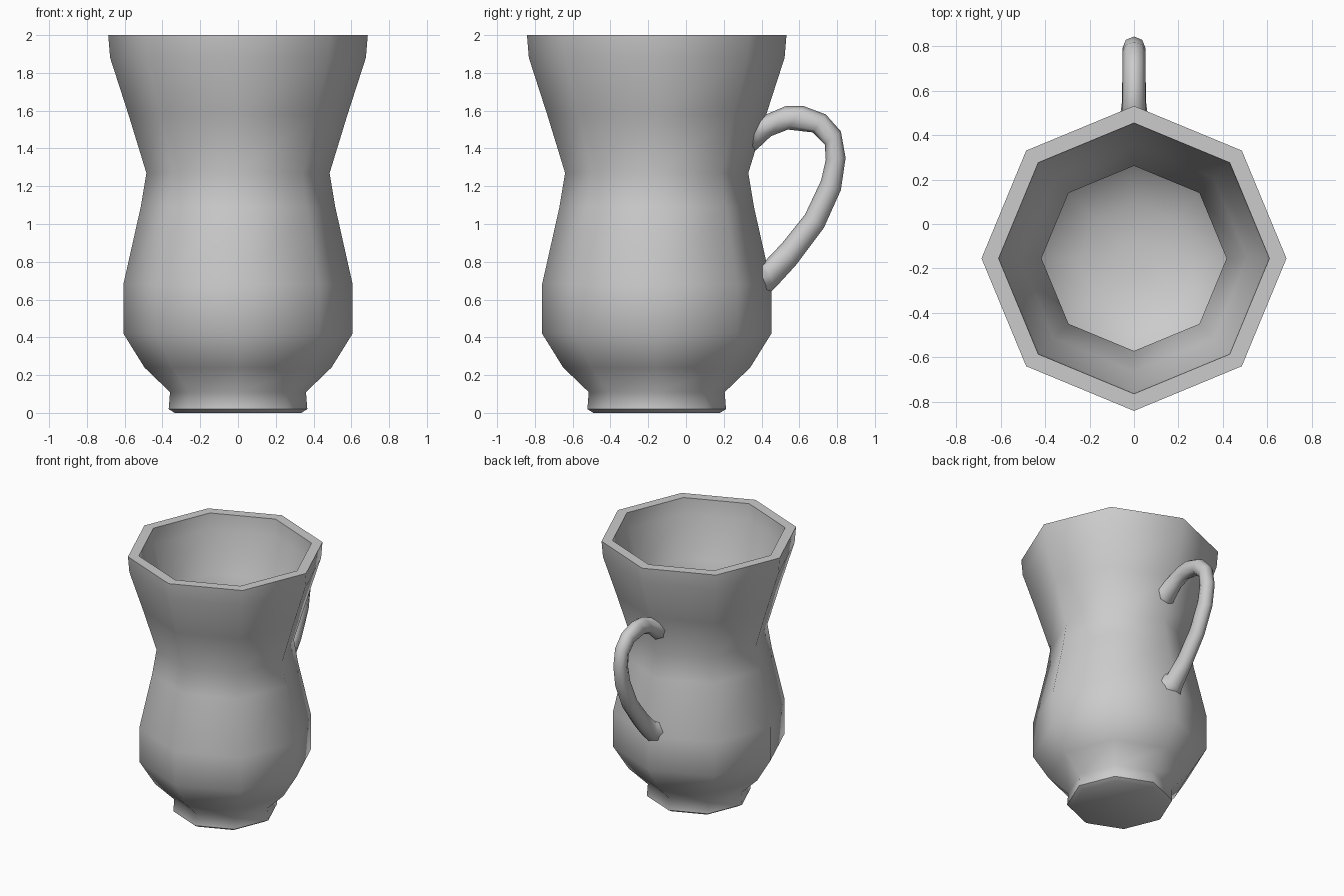
import bpy, bmesh, math

if "Cube" in bpy.data.objects:
    bpy.data.objects.remove(bpy.data.objects["Cube"])

CY = -0.155  # body axis
SIDES = 8


def finish(name, bm, angle):
    bmesh.ops.recalc_face_normals(bm, faces=bm.faces[:])
    mesh = bpy.data.meshes.new(name)
    bm.to_mesh(mesh)
    bm.free()
    ob = bpy.data.objects.new(name, mesh)
    bpy.context.collection.objects.link(ob)
    bpy.ops.object.select_all(action='DESELECT')
    ob.select_set(True)
    bpy.context.view_layer.objects.active = ob
    bpy.ops.object.shade_smooth_by_angle(angle=math.radians(angle))
    return ob


def loft(bm, rings):
    # bridge consecutive rings and cap both ends
    loops = [[bm.verts.new(p) for p in ring] for ring in rings]
    for a, b in zip(loops, loops[1:]):
        n = len(a)
        for i in range(n):
            j = (i + 1) % n
            bm.faces.new((a[i], a[j], b[j], b[i]))
    bm.faces.new(loops[0])
    bm.faces.new(loops[-1])


angles = [i * math.tau / SIDES for i in range(SIDES)]

# mug body: outer wall up, over the rim, down the inside to the floor
profile = [(.335, 0), (.367, .02), (.36, .11), (.495, .24), (.607, .42),
           (.607, .68), (.515, 1.09), (.485, 1.27), (.58, 1.58), (.677, 1.88),
           (.687, 2.0), (.61, 2.0), (.602, 1.88), (.51, 1.58), (.417, 1.27),
           (.447, 1.09), (.535, .68), (.535, .44), (.44, .29), (.25, .19), (.08, .17)]
bm = bmesh.new()
loft(bm, [[(r * math.cos(a), CY + r * math.sin(a), z) for a in angles] for r, z in profile])
finish("mug_body", bm, 50)

# handle: outer point (y, z), inner point (y, z), half width in x
sections = [(.37, 1.57, .32, 1.38, .085), (.40, 1.57, .37, 1.39, .065),
            (.53, 1.625, .45, 1.465, .052), (.62, 1.625, .54, 1.50, .052),
            (.74, 1.58, .67, 1.485, .052), (.82, 1.49, .735, 1.42, .052),
            (.845, 1.35, .74, 1.34, .052), (.82, 1.18, .715, 1.23, .052),
            (.73, .98, .63, 1.05, .052), (.58, .78, .51, .90, .055),
            (.47, .66, .415, .80, .068), (.40, .60, .37, .815, .105)]
rings = []
for yo, zo, yi, zi, w in sections:
    my, mz, dy, dz = (yo + yi) / 2, (zo + zi) / 2, (yo - yi) / 2, (zo - zi) / 2
    rings.append([(w * math.sin(a), my + dy * math.cos(a), mz + dz * math.cos(a)) for a in angles])
bm = bmesh.new()
loft(bm, rings)
finish("handle", bm, 60)
